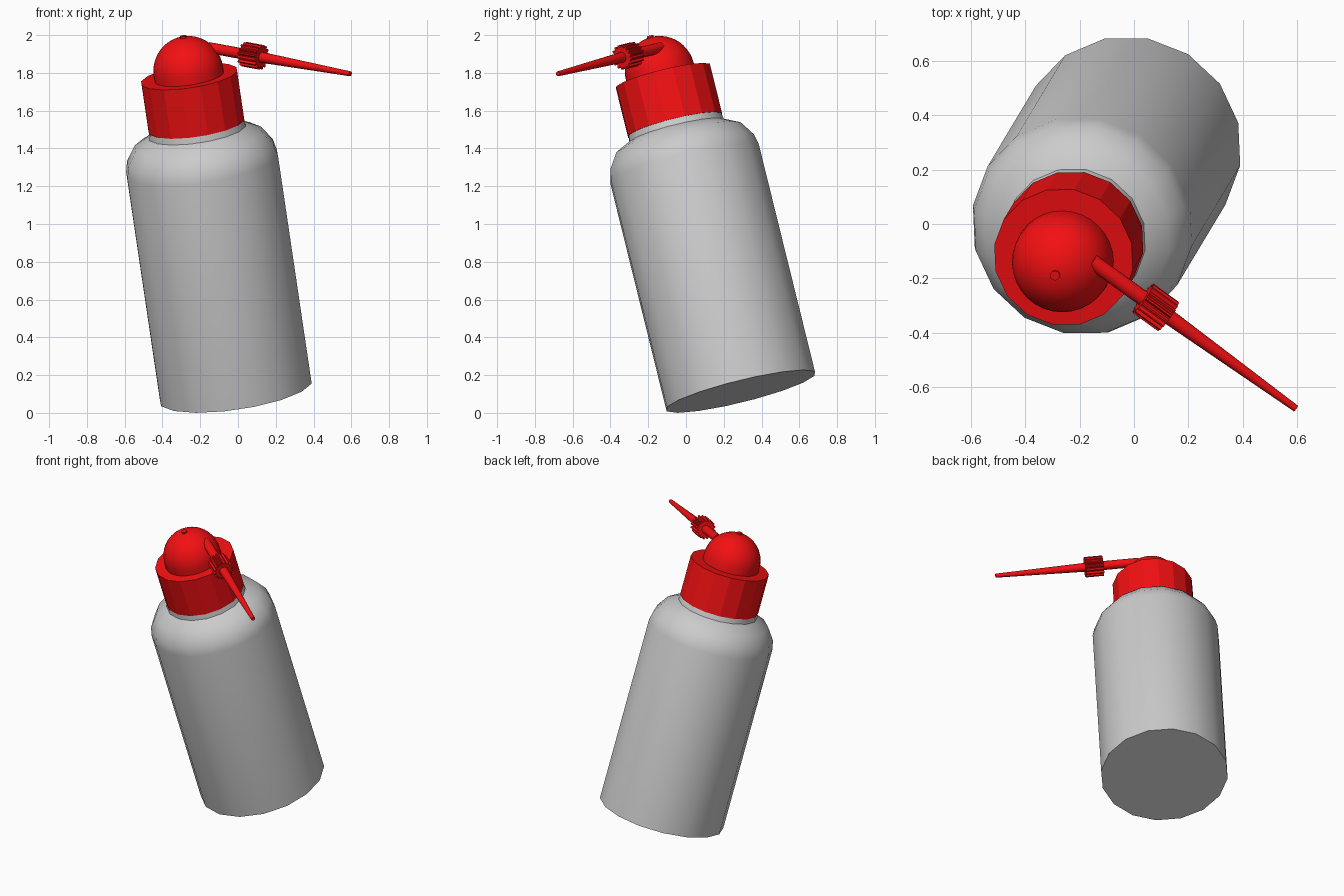
import bpy, bmesh, math
from mathutils import Vector, Matrix

if "Cube" in bpy.data.objects:
    bpy.data.objects.remove(bpy.data.objects["Cube"])

red = bpy.data.materials.new("red_plastic")
red.diffuse_color = (0.9, 0.005, 0.006, 1)
red.use_nodes = True
red.node_tree.nodes["Principled BSDF"].inputs["Base Color"].default_value = red.diffuse_color


def axis_matrix(origin, direction):
    rot = Vector((0, 0, 1)).rotation_difference(Vector(direction)).to_matrix().to_4x4()
    return Matrix.Translation(origin) @ rot


def lathe(name, profile, n, matrix, mat=None, phase=0.0, smooth=None, scale=lambda i: 1.0, offset=(0, 0)):
    """Closed solid of revolution from (radius, height) points."""
    bm = bmesh.new()
    rings = []
    for r, h in profile:
        ring = []
        for i in range(n):
            a = phase + math.tau * i / n
            k = r * scale(i)
            ring.append(bm.verts.new(matrix @ Vector((k * math.cos(a) + offset[0], k * math.sin(a) + offset[1], h))))
        rings.append(ring)
    for lo, hi in zip(rings, rings[1:]):
        for i in range(n):
            j = (i + 1) % n
            bm.faces.new((lo[i], lo[j], hi[j], hi[i]))
    bm.faces.new(rings[0][::-1])
    bm.faces.new(rings[-1])
    bmesh.ops.recalc_face_normals(bm, faces=bm.faces)
    me = bpy.data.meshes.new(name)
    bm.to_mesh(me)
    bm.free()
    ob = bpy.data.objects.new(name, me)
    bpy.context.collection.objects.link(ob)
    if mat:
        me.materials.append(mat)
    if smooth:
        bpy.ops.object.select_all(action='DESELECT')
        ob.select_set(True)
        bpy.context.view_layer.objects.active = ob
        bpy.ops.object.shade_smooth_by_angle(angle=math.radians(smooth))
    return ob


# Tilted bottle axis
bottle = axis_matrix((-0.012, 0.29, 0.114), (-0.148, -0.247, 1))
PH = math.radians(12.8)

# Bottle body with rounded shoulder and short neck
lathe("bottle_body", [(0.411, 0), (0.411, 1.25), (0.398, 1.31), (0.345, 1.39), (0.262, 1.432), (0.255, 1.47)],
      16, bottle, phase=PH, smooth=40)

# Faceted screw cap
lathe("screw_cap", [(0.26, 1.466), (0.26, 1.735)], 16, bottle, red, PH)

# Dome on the cap
R, C = 0.185, 1.768
dome = [(R, 1.73)] + [(R * math.cos(math.radians(t)), C + R * math.sin(math.radians(t))) for t in range(0, 90, 8)]
lathe("dome", dome, 32, bottle, red, smooth=40, offset=(0, -0.01))

# Small nub on the dome
lathe("dome_nub", [(0.018, 1.93), (0.018, 1.962)], 12, bottle, red, smooth=40, offset=(0, -0.015))

# Spout: straight tube, ribbed collar, tapered tip
start, tip = Vector((-0.155, -0.137, 1.934)), Vector((0.595, -0.678, 1.795))
spout = axis_matrix(start, tip - start)
length = (tip - start).length
collar = 0.293
lathe("spout_tube", [(0.029, 0), (0.029, collar)], 16, spout, red, smooth=40)
lathe("spout_tip", [(0.03, collar), (0.013, length)], 16, spout, red, smooth=40)
lathe("ribbed_collar", [(0.066, collar - 0.058), (0.066, collar + 0.058)], 64, spout, red,
      scale=lambda i: 1.0 if i % 4 < 2 else 0.8)
